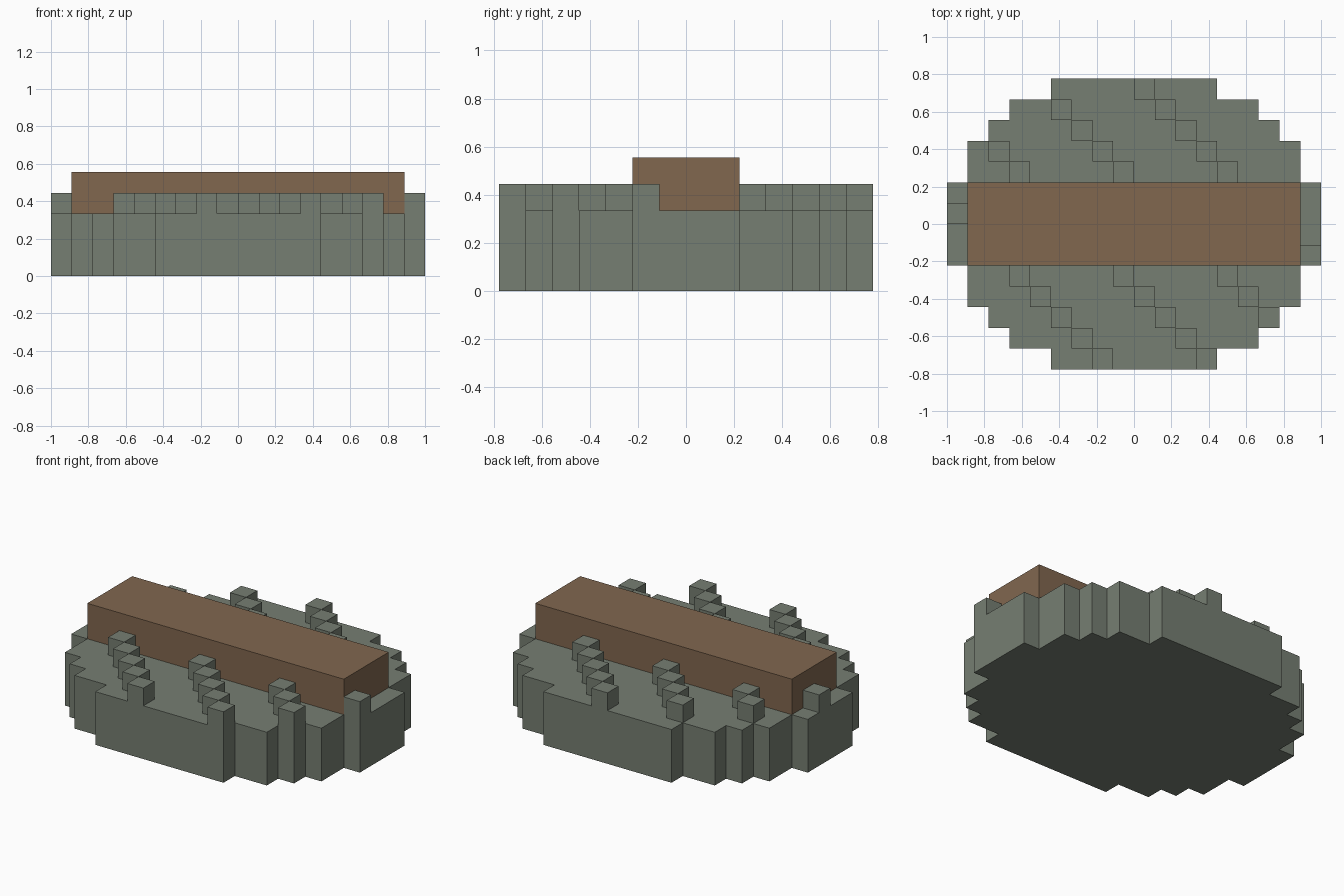
import bpy, bmesh

if "Cube" in bpy.data.objects:
    bpy.data.objects.remove(bpy.data.objects["Cube"])

U = 1 / 9  # block size

def material(name, rgb):
    m = bpy.data.materials.new(name)
    lin = [((c / 255 + 0.055) / 1.055) ** 2.4 for c in rgb]
    m.diffuse_color = (*lin, 1)
    m.use_nodes = True
    m.node_tree.nodes["Principled BSDF"].inputs["Base Color"].default_value = m.diffuse_color
    return m

stone = material("grey green", (118, 126, 114))
wood = material("brown", (129, 103, 79))

def finish(name, bm, mat):
    bmesh.ops.recalc_face_normals(bm, faces=bm.faces)
    mesh = bpy.data.meshes.new(name)
    bm.to_mesh(mesh)
    bm.free()
    mesh.materials.append(mat)
    bpy.context.collection.objects.link(bpy.data.objects.new(name, mesh))

def add_box(bm, x0, x1, y0, y1, z0, z1):
    verts = bmesh.ops.create_cube(bm, size=1)["verts"]
    for v in verts:
        v.co = ((x1 if v.co.x > 0 else x0) * U,
                (y1 if v.co.y > 0 else y0) * U,
                (z1 if v.co.z > 0 else z0) * U)

# Stepped oval slab: one quarter of the outline, mirrored to all four
quarter = [(9, 2), (8, 2), (8, 4), (7, 4), (7, 5), (6, 5), (6, 6), (4, 6), (4, 7)]
half = quarter + [(-x, y) for x, y in reversed(quarter)]
outline = half + [(-x, -y) for x, y in half]
bm = bmesh.new()
face = bm.faces.new([bm.verts.new((x * U, y * U, 0)) for x, y in outline])
top = bmesh.ops.extrude_face_region(bm, geom=[face], use_keep_orig=True)["geom"]
bmesh.ops.translate(bm, vec=(0, 0, 3 * U),
                    verts=[g for g in top if isinstance(g, bmesh.types.BMVert)])
finish("stone_base", bm, stone)

# Long raised beam across the middle
bm = bmesh.new()
add_box(bm, -8, 8, -2, 2, 3, 5)
finish("centre_beam", bm, wood)

# Diagonal ridges of blocks, every fifth diagonal, where the beam leaves room
row_half_width = [9, 9, 8, 8, 7, 6, 4]
bm = bmesh.new()
for y in range(-7, 7):
    w = row_half_width[y if y >= 0 else -y - 1]
    for x in range(-w, w):
        under_beam = -8 <= x < 8 and -2 <= y < 2
        if (x + y) % 5 == 1 and not under_beam:
            add_box(bm, x, x + 1, y, y + 1, 3, 4)
finish("diagonal_ridges", bm, stone)
